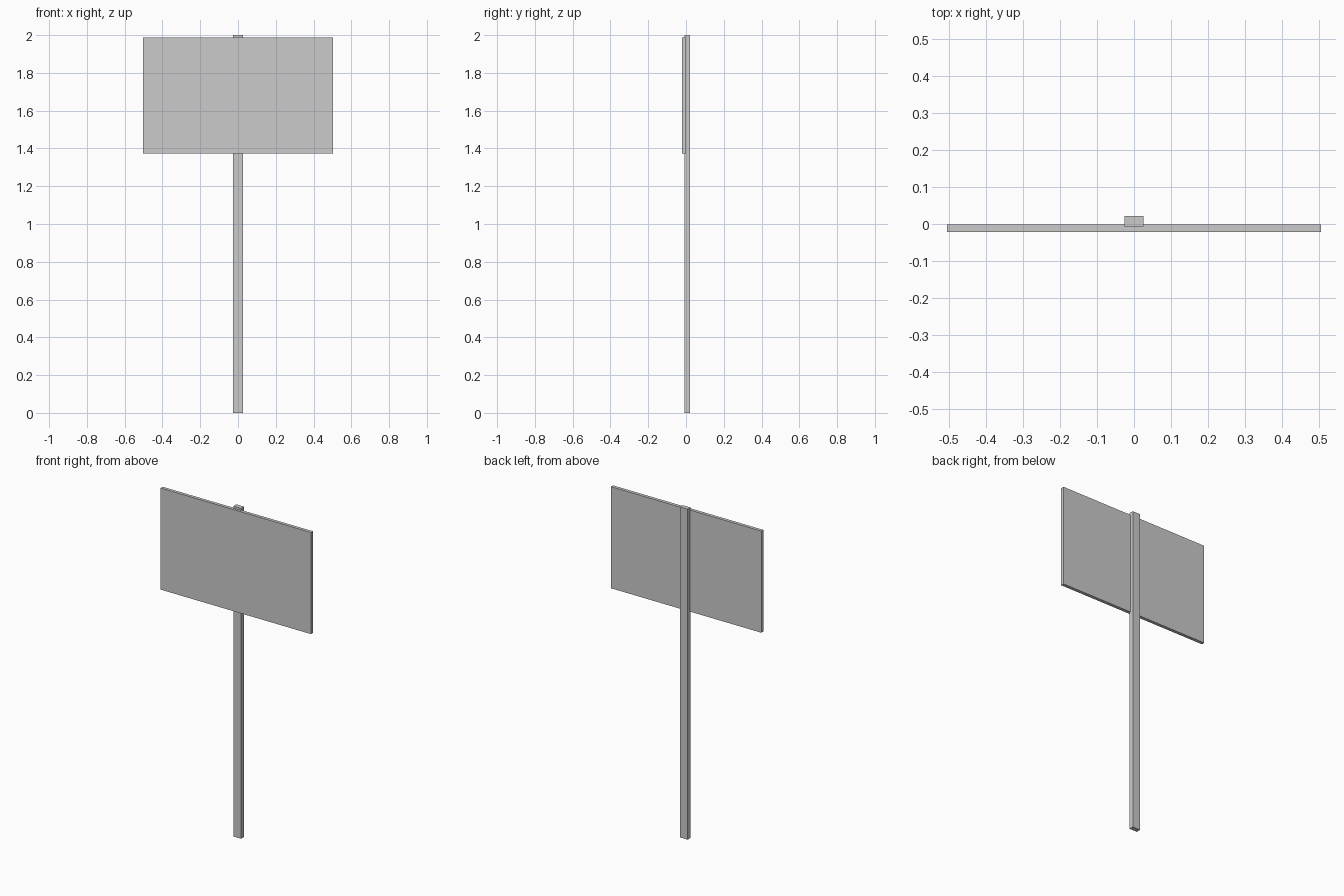
import bpy

if "Cube" in bpy.data.objects:
    bpy.data.objects.remove(bpy.data.objects["Cube"])


def box(name, lo, hi):
    """Axis-aligned box between two corners."""
    size = [b - a for a, b in zip(lo, hi)]
    centre = [(a + b) / 2 for a, b in zip(lo, hi)]
    bpy.ops.mesh.primitive_cube_add(size=1, location=centre)
    obj = bpy.context.object
    obj.name = name
    obj.scale = size
    bpy.ops.object.transform_apply(location=False, rotation=False, scale=True)
    return obj


# Upright post, slightly let into the back of the board
box("post", (-0.026, -0.007, 0.0), (0.026, 0.021, 2.0))

# Flat sign board on the front of the post
box("sign_board", (-0.504, -0.021, 1.372), (0.504, -0.001, 1.987))
